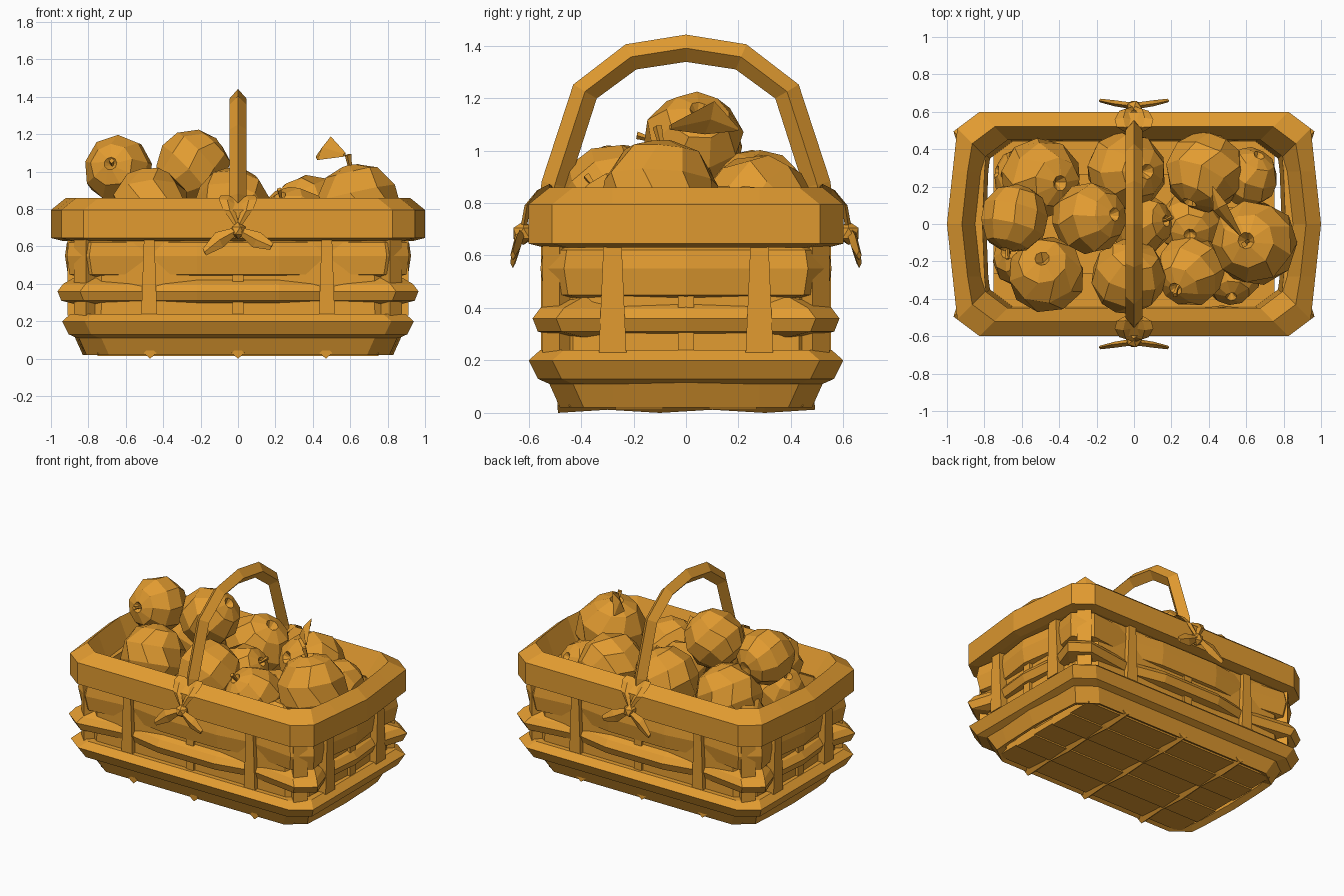
import bpy, bmesh, math, random
from mathutils import Vector, Matrix

random.seed(4)
cube = bpy.data.objects.get("Cube")
if cube:
    bpy.data.objects.remove(cube)

amber = bpy.data.materials.new("amber")
amber.use_nodes = True
COLOUR = (0.76, 0.33, 0.03, 1)
amber.diffuse_color = COLOUR
amber.node_tree.nodes["Principled BSDF"].inputs["Base Color"].default_value = COLOUR


def finish(name, bm):
    bmesh.ops.recalc_face_normals(bm, faces=bm.faces)
    mesh = bpy.data.meshes.new(name)
    bm.to_mesh(mesh)
    bm.free()
    mesh.materials.append(amber)
    obj = bpy.data.objects.new(name, mesh)
    bpy.context.collection.objects.link(obj)
    return obj


def skin(bm, loops, closed):
    """Bridge equal loops with quads; cap the ends or join last to first."""
    rows = [[bm.verts.new(p) for p in loop] for loop in loops]
    n = len(rows[0])
    pairs = list(zip(rows, rows[1:]))
    if closed:
        pairs.append((rows[-1], rows[0]))
    else:
        bm.faces.new(rows[0])
        bm.faces.new(rows[-1])
    for a, b in pairs:
        for i in range(n):
            j = (i + 1) % n
            bm.faces.new((a[i], a[j], b[j], b[i]))


def outline(hx, hy, cx, cy, bulge, weave):
    """Chamfered rectangle that dips inward at the upright posts."""
    quad = [(hx + bulge, 0), (hx + bulge * 0.45 - weave, 0.28), (hx, hy - cy), (hx - cx, hy),
            (0.47, hy - weave), (0.22, hy), (0, hy)]
    half = quad + [(-x, y) for x, y in quad[-2::-1]]
    return half + [(x, -y) for x, y in half[-2:0:-1]]


def ring(name, hx, hy, profile, cx=0.12, cy=0.09, bulge=0.02, weave=0.0):
    """Closed band; profile is (outward offset, height)."""
    bm = bmesh.new()
    loops = [[(x, y, z) for x, y in outline(hx + d, hy + d, cx, cy, bulge, weave)]
             for d, z in profile]
    skin(bm, loops, True)
    return finish(name, bm)


def add_tube(bm, path, widths, depths, side):
    """Diamond-section strip along a path."""
    path = [Vector(p) for p in path]
    side = Vector(side).normalized()
    loops = []
    for i, p in enumerate(path):
        tangent = path[min(i + 1, len(path) - 1)] - path[max(i - 1, 0)]
        out = tangent.cross(side).normalized()
        w, d = side * widths[i], out * depths[i]
        loops.append([p + w, p + d, p - w, p - d])
    skin(bm, loops, False)


def tube(name, path, widths, depths, side):
    bm = bmesh.new()
    add_tube(bm, path, widths, depths, side)
    return finish(name, bm)


def box(name, loc, size, turn=0.0, taper=1.0):
    """Block whose top may be narrower than its foot."""
    bm = bmesh.new()
    bmesh.ops.create_cube(bm, size=1)
    for v in bm.verts:
        if v.co.z > 0:
            v.co.x *= taper
    bmesh.ops.transform(bm, verts=bm.verts, matrix=Matrix.Translation(loc)
                        @ Matrix.Rotation(turn, 4, 'Z') @ Matrix.Diagonal((*size, 1)))
    return finish(name, bm)


# Basket shell, woven bands and rim
ring("inner_wall", 0.83, 0.5, [(-0.02, 0.02), (0.025, 0.12), (0.02, 0.3), (0.02, 0.7),
                               (-0.04, 0.7), (-0.06, 0.04)])
ring("base_band", 0.94, 0.6, [(-0.08, 0.11), (-0.035, 0.13), (0, 0.2), (-0.045, 0.24), (-0.11, 0.24)],
     bulge=0)
ring("lower_weave", 0.965, 0.585, [(-0.1, 0.29), (-0.02, 0.31), (0, 0.36), (-0.03, 0.4), (-0.1, 0.44)],
     bulge=-0.04, weave=0.05)
ring("upper_weave", 0.91, 0.55, [(-0.08, 0.43), (-0.01, 0.45), (0.005, 0.55), (-0.005, 0.62), (-0.07, 0.66)],
     bulge=0.01, weave=0.035)
ring("rim", 0.945, 0.6, [(-0.06, 0.63), (0, 0.645), (0, 0.795), (-0.08, 0.86),
                         (-0.15, 0.7), (-0.12, 0.64)], bulge=0.055)

# Upright posts
for sx in (-1, 1):
    quarter = sx * math.pi / 2
    for sy in (-1, 1):
        box("long_side_post", (sx * 0.475, sy * 0.525, 0.44), (0.085, 0.055, 0.42), taper=0.65)
        box("end_post", (sx * 0.882, sy * 0.28, 0.44), (0.105, 0.06, 0.42), quarter, 0.65)
        box("corner_post", (sx * 0.82, sy * 0.49, 0.43), (0.09, 0.07, 0.42), sx * sy * -math.pi / 4)
    box("long_side_centre_post", (0, sx * 0.51, 0.44), (0.06, 0.05, 0.42))
    box("end_centre_post", (sx * 0.865, 0, 0.44), (0.06, 0.05, 0.42), quarter)

# Floor planks and cross ribs
for i in range(5):
    box("floor_plank", (0, (i - 2) * 0.178, 0.045), (1.5, 0.18, 0.04 + 0.02 * (i % 2)))
for x in (-0.47, 0, 0.47):
    path = [(x, y, 0.03 + 0.012 * (i % 2)) for i, y in enumerate((-0.49, -0.3, -0.1, 0.1, 0.3, 0.49))]
    tube("floor_rib", path, [0.035] * 6, [0.03] * 6, (1, 0, 0))

# Handle arch
half = [(0.52, 0.66), (0.5, 0.87), (0.385, 1.225), (0.21, 1.357)]
arch = [(0, -y, z) for y, z in half] + [(0, 0, 1.39)] + [(0, y, z) for y, z in half[::-1]]
tube("handle", arch, [0.046] * 9, [0.052] * 9, (1, 0, 0))

# Tied ribbons where the handle meets the rim
for sy in (-1, 1):
    bm = bmesh.new()
    bmesh.ops.create_icosphere(bm, subdivisions=1, radius=0.045,
                               matrix=Matrix.Translation((0, sy * 0.62, 0.685)))
    for sx in (-1, 1):
        add_tube(bm, [(0, sy * 0.62, 0.7), (sx * 0.045, sy * 0.605, 0.785), (sx * 0.06, sy * 0.56, 0.84),
                      (sx * 0.05, sy * 0.52, 0.86), (0, sy * 0.48, 0.8)],
                 [0.015, 0.035, 0.045, 0.045, 0.03], [0.012] * 5, (1, 0, 0.3 * sx))
        add_tube(bm, [(0, sy * 0.63, 0.69), (sx * 0.1, sy * 0.645, 0.635),
                      (sx * 0.18, sy * 0.66, 0.585 + 0.015 * sx)],
                 [0.015, 0.045, 0.02], [0.018, 0.016, 0.01], (0.5 * sx, 0, 1))
    finish("ribbon", bm)


# Apples: a turned profile with a small dimple, tilted, some with a stem
PROFILE = [(0.0, 0.72), (0.19, 0.95), (0.62, 0.79), (0.95, 0.3), (0.97, -0.25),
           (0.68, -0.75), (0.26, -0.94), (0.0, -0.88)]


def apple(loc, radius, axis, stem=True, sides=9):
    bm = bmesh.new()
    loops = []
    for r, z in PROFILE[1:-1]:
        turn = random.uniform(0, 0.5)
        loops.append([Vector((r * math.cos(turn + k * math.tau / sides),
                              r * math.sin(turn + k * math.tau / sides), z))
                      * random.uniform(0.99, 1.03) for k in range(sides)])
    skin(bm, loops, False)
    caps = [f for f in bm.faces if len(f.verts) == sides]
    for tip in bmesh.ops.poke(bm, faces=caps)["verts"]:
        tip.co = (0, 0, PROFILE[0][1] if tip.co.z > 0 else PROFILE[-1][1])
    if stem:
        add_tube(bm, [(0, 0, 0.65), (0.03, 0, 0.95), (0.1, 0.03, 1.22)],
                 [0.05, 0.05, 0.08], [0.05, 0.05, 0.08], (0, 1, 0))
    spin = Vector(axis).to_track_quat('Z', 'Y').to_matrix().to_4x4()
    bmesh.ops.transform(bm, verts=bm.verts,
                        matrix=Matrix.Translation(loc) @ spin @ Matrix.Scale(radius, 4))
    finish("apple", bm)


apple((-0.64, 0.03, 1.01), 0.184, (-0.25, -1, 0.2))
apple((-0.24, 0.03, 1.03), 0.195, (0.65, 0.1, 0.6), False)
apple((-0.5, 0.24, 0.78), 0.218, (0.5, -0.1, 0.85), False)
apple((-0.47, -0.27, 0.815), 0.208, (-0.1, 0.4, 0.85), False)
apple((-0.03, -0.28, 0.825), 0.202, (0.2, 0.7, 0.6), False)
apple((-0.04, 0.28, 0.785), 0.214, (0.5, 0, 0.8), False)
apple((0.3, -0.25, 0.73), 0.19, (-0.4, -0.5, 0.7))
apple((0.645, -0.1, 0.815), 0.23, (-0.2, 0.05, 0.95))
apple((0.38, 0.28, 0.775), 0.213, (-0.3, -0.6, 0.3), False)
apple((0.61, 0.25, 0.71), 0.16, (0.3, 0.6, 0.4), False)
apple((0.04, 0.0, 0.75), 0.165, (0.8, 0.1, 0.5))
apple((0.3, 0.0, 0.63), 0.17, (0, -0.3, 0.8), False)
apple((-0.58, 0.25, 0.68), 0.17, (-1, 0.2, 0.3), False)
apple((-0.6, -0.18, 0.69), 0.16, (-0.6, 0.2, 0.9), False)
apple((0.52, -0.27, 0.61), 0.16, (0, -0.6, 0.5), False)

# Leaf on the right-hand apple
tube("leaf", [(0.57, -0.06, 1.09), (0.46, 0.09, 1.125), (0.42, 0.2, 1.08)],
     [0.012, 0.075, 0.006], [0.008, 0.012, 0.004], (0.4, 0.2, 0.7))
